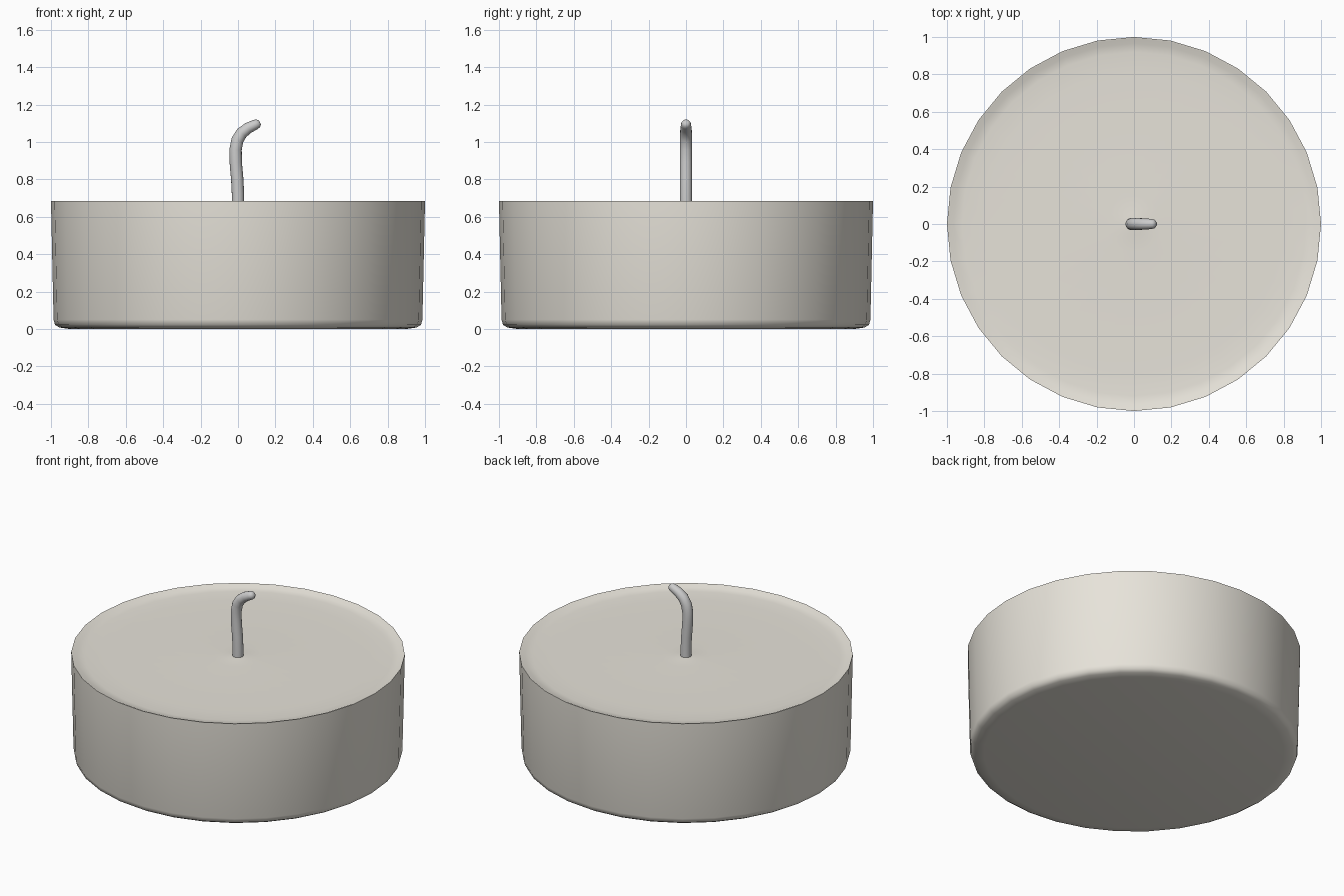
import bpy, bmesh, math
from mathutils import Vector

if "Cube" in bpy.data.objects:
    bpy.data.objects.remove(bpy.data.objects["Cube"])

SIDES = 32


def finish(bm, name, angle, color=None):
    bmesh.ops.recalc_face_normals(bm, faces=bm.faces)
    me = bpy.data.meshes.new(name)
    bm.to_mesh(me)
    bm.free()
    ob = bpy.data.objects.new(name, me)
    bpy.context.collection.objects.link(ob)
    if color:
        mat = bpy.data.materials.new(name + "_material")
        mat.diffuse_color = color
        mat.use_nodes = True
        mat.node_tree.nodes["Principled BSDF"].inputs["Base Color"].default_value = mat.diffuse_color
        me.materials.append(mat)
    bpy.ops.object.select_all(action='DESELECT')
    ob.select_set(True)
    bpy.context.view_layer.objects.active = ob
    bpy.ops.object.shade_smooth_by_angle(angle=math.radians(angle))
    return ob


def skin(bm, rings):
    """Join successive vertex rings with quads and cap both ends."""
    for a, b in zip(rings, rings[1:]):
        n = len(a)
        for i in range(n):
            j = (i + 1) % n
            bm.faces.new((a[i], a[j], b[j], b[i]))
    bm.faces.new(rings[0])
    bm.faces.new(rings[-1])


# Candle body: rounded base, slightly flared wall, shallow dished wax top
profile = [(0.90, 0.0), (0.955, 0.008), (0.978, 0.022), (0.986, 0.05),
           (1.0, 0.685), (0.99, 0.683), (0.965, 0.672), (0.92, 0.667),
           (0.80, 0.665), (0.15, 0.665), (0.06, 0.669), (0.02, 0.673)]
bm = bmesh.new()
rings = []
for r, z in profile:
    rings.append([bm.verts.new((r * math.cos(math.tau * i / SIDES),
                                r * math.sin(math.tau * i / SIDES), z))
                  for i in range(SIDES)])
skin(bm, rings)
finish(bm, "candle_body", 50, (0.80, 0.77, 0.70, 1))

# Wick: bent tube with a rounded tip, as (x, z, radius)
path = [(0.0, 0.64, 0.033), (0.0, 0.72, 0.033), (-0.004, 0.80, 0.033),
        (-0.012, 0.89, 0.033), (-0.013, 0.96, 0.033), (-0.003, 1.01, 0.033),
        (0.020, 1.048, 0.032), (0.055, 1.075, 0.030), (0.093, 1.093, 0.027),
        (0.108, 1.100, 0.023), (0.117, 1.105, 0.012)]
pts = [Vector((x, 0, z)) for x, z, _ in path]
bm = bmesh.new()
rings = []
for k, p in enumerate(pts):
    t = (pts[min(k + 1, len(pts) - 1)] - pts[max(k - 1, 0)]).normalized()
    side = Vector((0, 1, 0))
    up = side.cross(t)
    rad = path[k][2]
    rings.append([bm.verts.new(p + rad * (side * math.cos(math.tau * i / 16)
                                          + up * math.sin(math.tau * i / 16)))
                  for i in range(16)])
skin(bm, rings)
finish(bm, "wick", 60)
